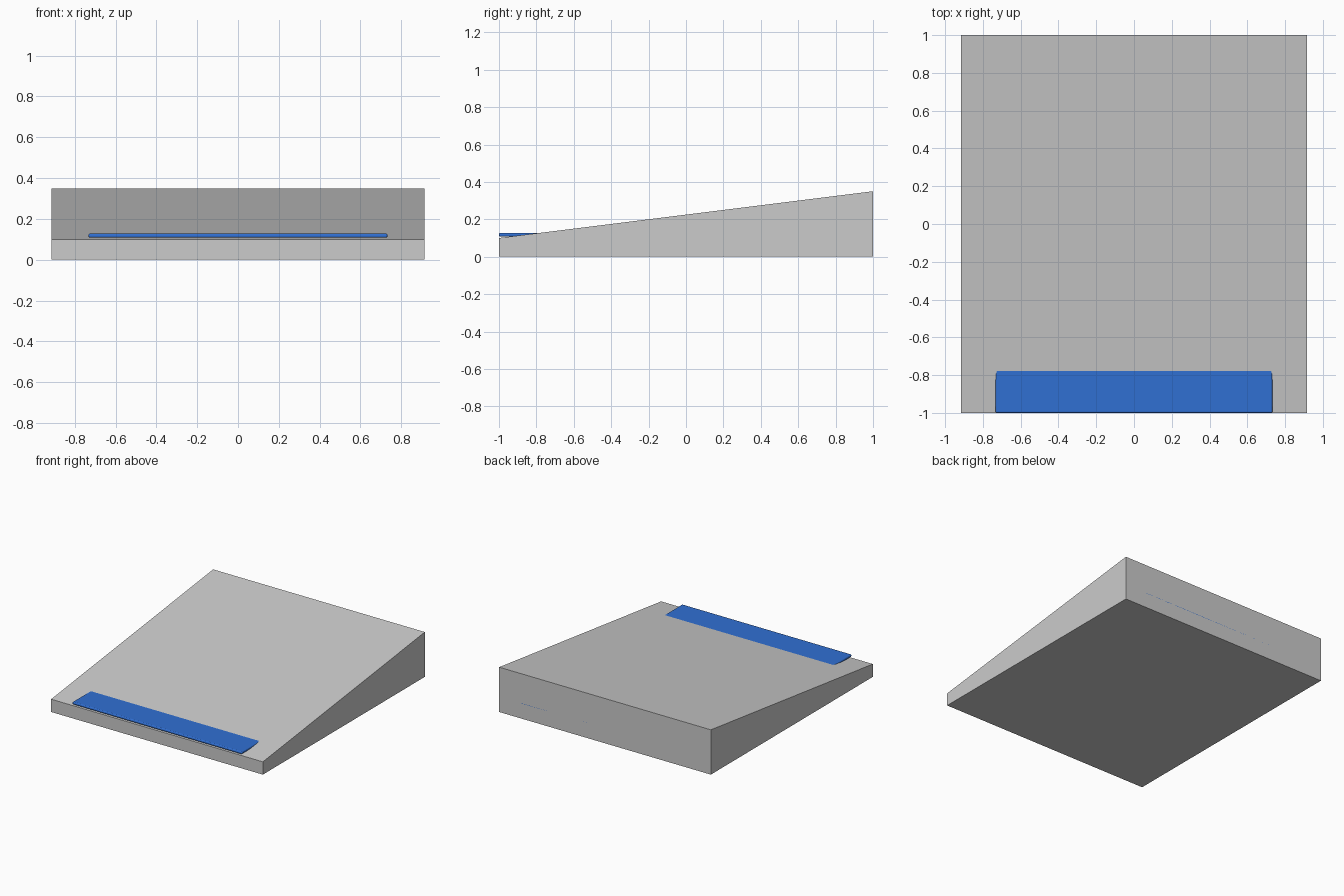
import bpy, bmesh

if "Cube" in bpy.data.objects:
    bpy.data.objects.remove(bpy.data.objects["Cube"])


def finish(name, bm):
    bmesh.ops.recalc_face_normals(bm, faces=bm.faces)
    mesh = bpy.data.meshes.new(name)
    bm.to_mesh(mesh)
    bm.free()
    obj = bpy.data.objects.new(name, mesh)
    bpy.context.collection.objects.link(obj)
    return obj


# Wedge body: side profile in (y, z) extruded across x
HALF_W = 0.915
bm = bmesh.new()
profile = [(-1, 0), (1, 0), (1, 0.35), (-1, 0.1)]
side = bm.faces.new([bm.verts.new((-HALF_W, y, z)) for y, z in profile])
ext = bmesh.ops.extrude_face_region(bm, geom=[side], use_keep_orig=True)
for v in ext["geom"]:
    if isinstance(v, bmesh.types.BMVert):
        v.co.x = HALF_W
finish("wedge_body", bm)

# Thin level plate running through the wedge, showing only at the front
bm = bmesh.new()
bmesh.ops.create_cube(bm, size=1)
bmesh.ops.scale(bm, vec=(1.465, 2.0, 0.02), verts=bm.verts)
bmesh.ops.translate(bm, vec=(0, 0, 0.1178), verts=bm.verts)
plate = finish("blue_plate", bm)
bevel = plate.modifiers.new("soft_edges", 'BEVEL')
bevel.width = 0.008
bevel.segments = 3

blue = bpy.data.materials.new("blue")
blue.diffuse_color = (0.03, 0.16, 0.65, 1)
blue.use_nodes = True
blue.node_tree.nodes["Principled BSDF"].inputs["Base Color"].default_value = blue.diffuse_color
plate.data.materials.append(blue)
